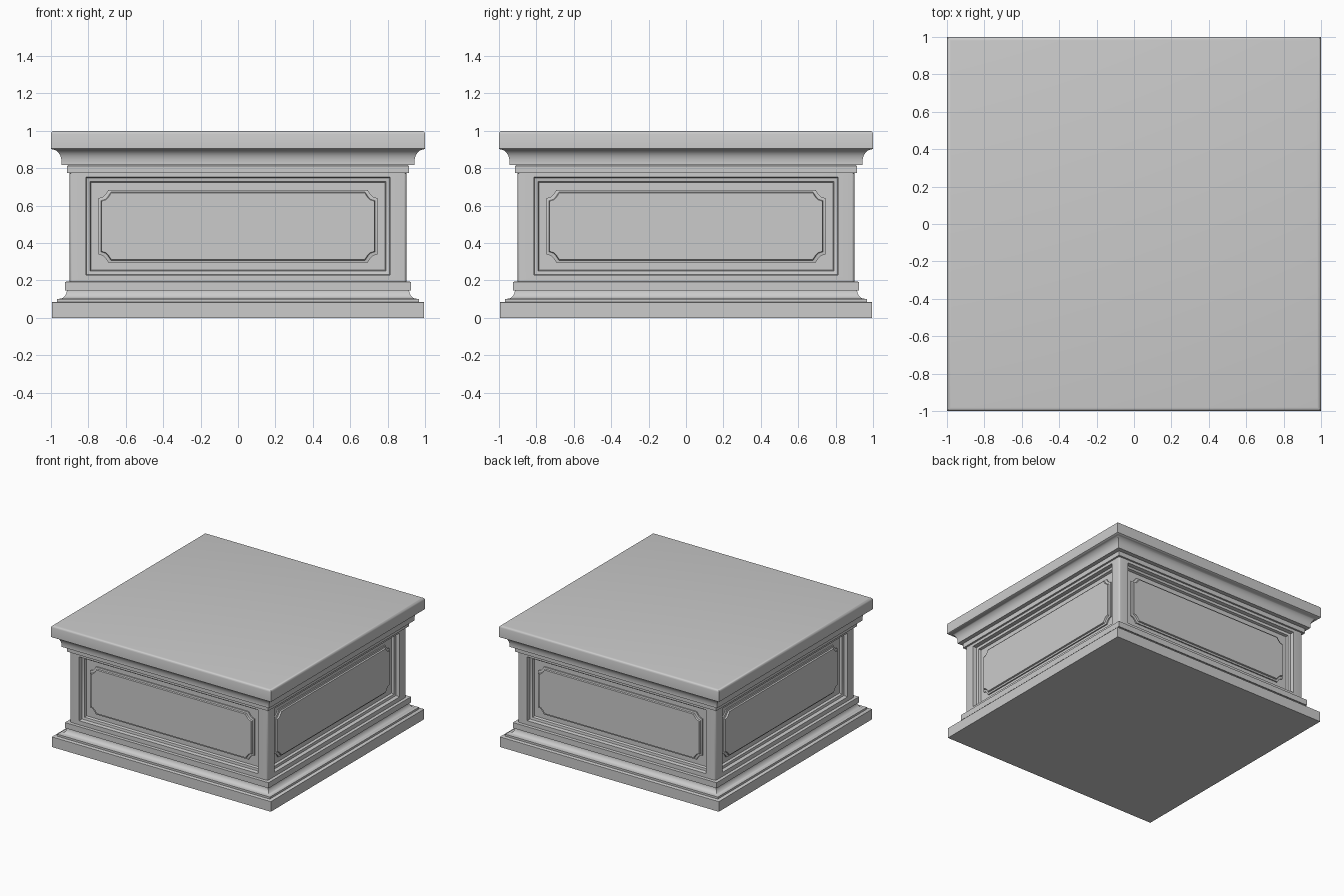
import bpy, bmesh, math
from mathutils import Matrix

cube = bpy.data.objects.get("Cube")
if cube:
    bpy.data.objects.remove(cube, do_unlink=True)

stone = bpy.data.materials.new("grey stone")
stone.use_nodes = True
GREY = (0.6, 0.6, 0.6, 1)
stone.diffuse_color = GREY
stone.node_tree.nodes["Principled BSDF"].inputs["Base Color"].default_value = GREY


def loft(bm, rings, cap_start=False, cap_end=True):
    """Skin a list of closed rings with equal point counts."""
    loops = [[bm.verts.new(p) for p in ring] for ring in rings]
    n = len(loops[0])
    for a, b in zip(loops, loops[1:]):
        for i in range(n):
            j = (i + 1) % n
            bm.faces.new((a[i], a[j], b[j], b[i]))
    if cap_start:
        bm.faces.new(loops[0][::-1])
    if cap_end:
        bm.faces.new(loops[-1])


def finish(bm, name):
    bmesh.ops.recalc_face_normals(bm, faces=bm.faces)
    mesh = bpy.data.meshes.new(name)
    bm.to_mesh(mesh)
    bm.free()
    mesh.materials.append(stone)
    obj = bpy.data.objects.new(name, mesh)
    bpy.context.collection.objects.link(obj)
    bpy.ops.object.select_all(action='DESELECT')
    obj.select_set(True)
    bpy.context.view_layer.objects.active = obj
    bpy.ops.object.shade_smooth_by_angle(angle=math.radians(35))
    return obj


def square_moulding(name, profile):
    """Sweep a (half width, height) profile round a square plan."""
    bm = bmesh.new()
    loft(bm, [[(-r, -r, z), (r, -r, z), (r, r, z), (-r, r, z)] for r, z in profile], True)
    return finish(bm, name)


def cove(r0, z0, r1, z1, flip=False, steps=8):
    """Quarter-ellipse hollow between two profile points."""
    pts = []
    for i in range(steps + 1):
        t = i / steps * math.pi / 2
        s, c = math.sin(t), 1 - math.cos(t)
        u, v = (s, c) if flip else (c, s)
        pts.append((r0 + (r1 - r0) * u, z0 + (z1 - z0) * v))
    return pts


# Plinth with a hollow moulding and a square fillet
square_moulding("base_moulding", [(0.995, 0), (0.995, 0.083), (0.99, 0.086), (0.967, 0.086), (0.967, 0.102)]
                + cove(0.957, 0.102, 0.915, 0.147, True)
                + [(0.925, 0.147), (0.925, 0.193), (0.89, 0.195)])

# Cornice: neck fillet, hollow moulding, slab with eased top edge
square_moulding("neck_fillet", [(0.89, 0.765), (0.9, 0.775), (0.915, 0.775), (0.915, 0.812), (0.9, 0.82)])
square_moulding("top_slab", [(0.943, 0.817), (0.943, 0.832)]
                + cove(0.943, 0.832, 0.992, 0.9)
                + [(1, 0.905), (1, 0.983), (0.997, 0.992), (0.99, 0.998), (0.98, 1)])


def rect(w, z0, z1, depth):
    y = depth - 0.9
    return [(-w, y, z0), (w, y, z0), (w, y, z1), (-w, y, z1)]


def notched(w, h, depth):
    """Rectangle with scooped corners, centred on the panel."""
    corner = [(w, h - 0.045), (w - 0.022, h - 0.038), (w - 0.038, h - 0.022), (w - 0.052, h)]
    pts = (corner + [(-x, z) for x, z in corner[::-1]]
           + [(-x, -z) for x, z in corner] + [(x, -z) for x, z in corner[::-1]])
    return [(x, depth - 0.9, 0.49 + z) for x, z in pts]


# Body with a stepped recess in each side
bm = bmesh.new()
for k in range(4):
    side = bmesh.new()
    loft(side, [rect(0.9, 0.19, 0.78, 0), rect(0.814, 0.228, 0.752, 0), rect(0.81, 0.232, 0.748, 0.03),
                rect(0.79, 0.25, 0.73, 0.035), rect(0.785, 0.255, 0.725, 0.055)])
    side.transform(Matrix.Rotation(k * math.pi / 2, 4, 'Z'))
    part = bpy.data.meshes.new("side")
    side.to_mesh(part)
    side.free()
    bm.from_mesh(part)
    bpy.data.meshes.remove(part)
bmesh.ops.remove_doubles(bm, verts=bm.verts, dist=0.0005)
posts = [e for e in bm.edges if all(abs(abs(v.co.x) - 0.9) < 0.001 and abs(abs(v.co.y) - 0.9) < 0.001
                                    for v in e.verts)]
bmesh.ops.bevel(bm, geom=posts, offset=0.012, segments=3, affect='EDGES', profile=0.5)
finish(bm, "body")

# Raised panels with scooped corners
for k, name in enumerate(("front", "left", "back", "right")):
    bm = bmesh.new()
    loft(bm, [notched(0.745, 0.195, 0.06), notched(0.745, 0.195, 0.045),
              notched(0.732, 0.182, 0.042), notched(0.729, 0.179, 0.03)])
    bm.transform(Matrix.Rotation(k * math.pi / 2, 4, 'Z'))
    finish(bm, name + "_panel")
